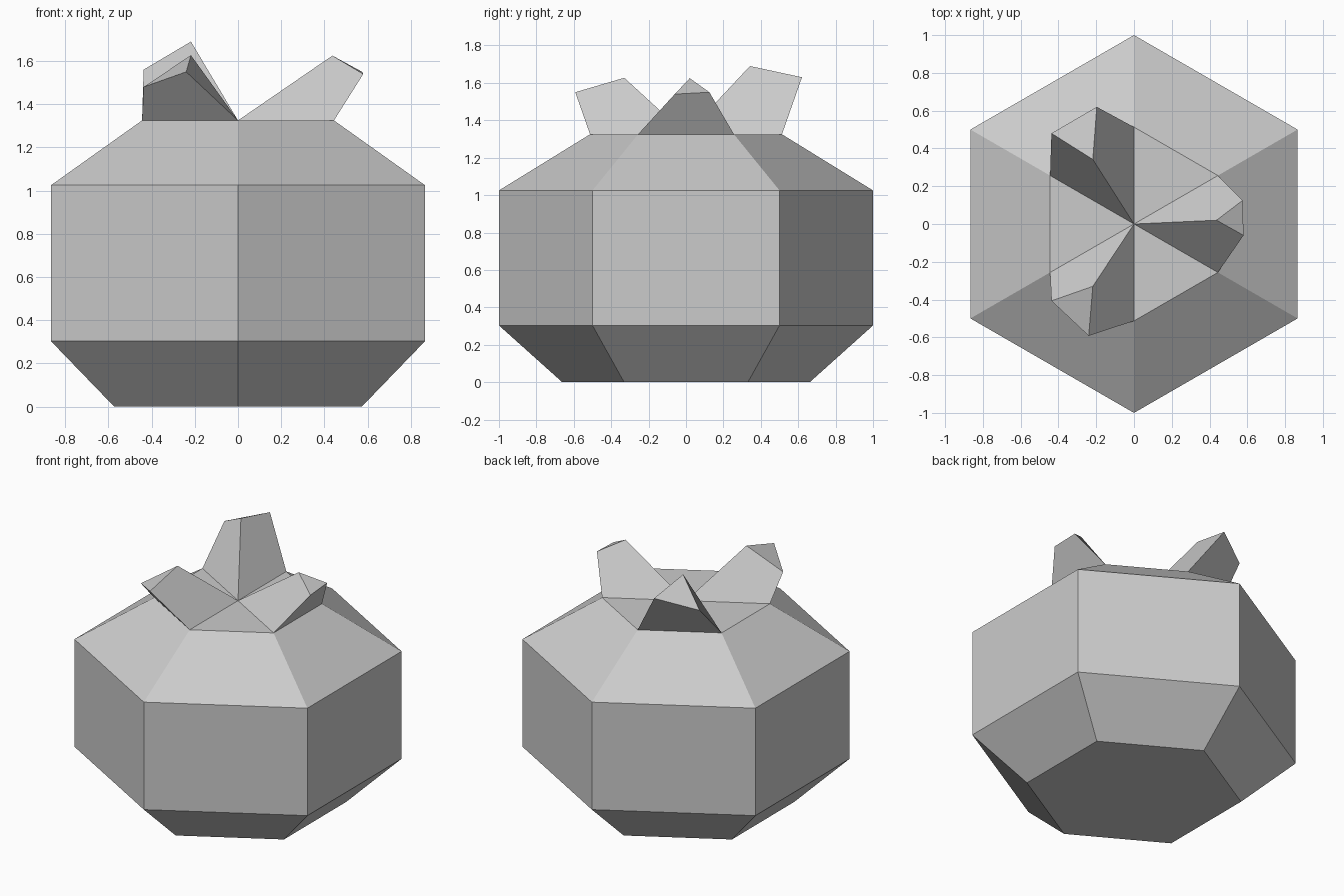
import bpy
import bmesh
from math import cos, sin, radians
from mathutils import Vector

cube = bpy.data.objects.get("Cube")
if cube:
    bpy.data.objects.remove(cube, do_unlink=True)

# One flat colour for the whole fruit
grey = bpy.data.materials.new("light grey")
grey.use_nodes = True
colour = (0.6, 0.6, 0.6, 1)
grey.diffuse_color = colour
grey.node_tree.nodes["Principled BSDF"].inputs["Base Color"].default_value = colour

CROWN_R, CROWN_Z = 0.513, 1.325


def corner(angle, radius, z):
    a = radians(angle)
    return Vector((radius * cos(a), radius * sin(a), z))


def finish(bm, name):
    mesh = bpy.data.meshes.new(name)
    bm.to_mesh(mesh)
    bm.free()
    mesh.materials.append(grey)
    obj = bpy.data.objects.new(name, mesh)
    bpy.context.collection.objects.link(obj)
    return obj


# Six-sided fruit body lofted through a radius/height profile
bm = bmesh.new()
profile = [(0.662, 0), (1, 0.303), (1, 1.025), (CROWN_R, CROWN_Z)]
rings = [[bm.verts.new(corner(30 + 60 * i, r, z)) for i in range(6)]
         for r, z in profile]
for low, high in zip(rings, rings[1:]):
    for i in range(6):
        j = (i + 1) % 6
        bm.faces.new((low[i], low[j], high[j], high[i]))
bm.faces.new(rings[0][::-1])
centre = bm.verts.new((0, 0, CROWN_Z))
for i in range(6):
    bm.faces.new((rings[-1][i], rings[-1][(i + 1) % 6], centre))
finish(bm, "fruit_body")


# Crown sepal: a wedge of the top pulled up to a small tilted triangle
def sepal(name, start, tip_first, tip_second, tip_inner):
    bm = bmesh.new()
    c, a, b, ta, tb, ti = [bm.verts.new(p) for p in (
        (0, 0, CROWN_Z),
        corner(start, CROWN_R, CROWN_Z),
        corner(start + 60, CROWN_R, CROWN_Z),
        tip_first, tip_second, tip_inner)]
    bm.faces.new((a, b, tb, ta))
    bm.faces.new((c, a, ta, ti))
    bm.faces.new((b, c, ti, tb))
    bm.faces.new((ta, tb, ti))
    finish(bm, name)


sepal("left_sepal", -30, (0.58, -0.06, 1.54), (0.575, 0.125, 1.55), (0.437, 0.02, 1.625))
sepal("back_sepal", 90, (-0.197, 0.62, 1.63), (-0.437, 0.48, 1.56), (-0.218, 0.342, 1.69))
sepal("front_sepal", 210, (-0.437, -0.407, 1.48), (-0.24, -0.592, 1.55), (-0.218, -0.33, 1.627))
